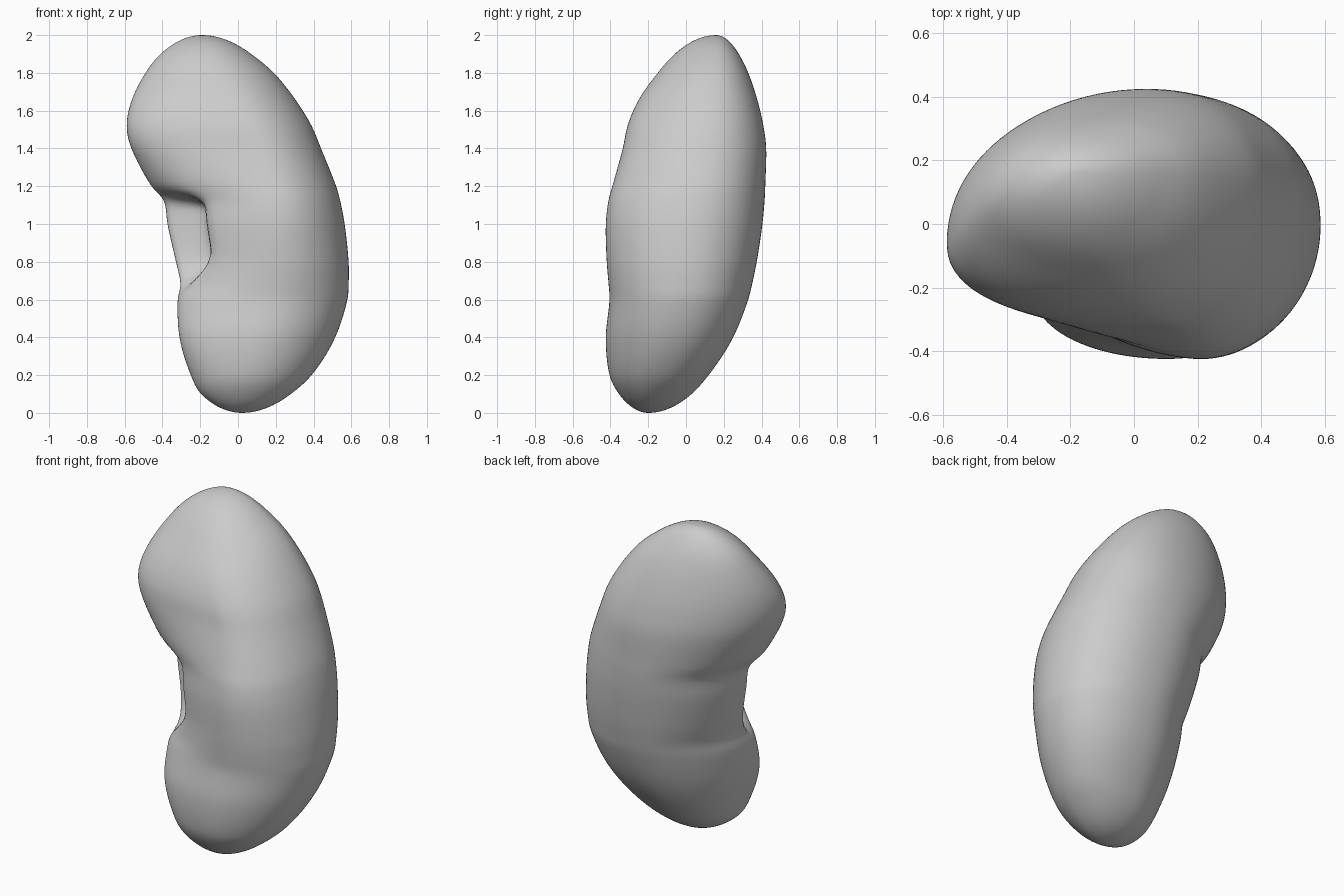
import bpy, bmesh, math

if "Cube" in bpy.data.objects:
    bpy.data.objects.remove(bpy.data.objects["Cube"])

# Section profile: z, left x, right x, front y, back y, then
# y of the left and right extremes, x of the front and back extremes
ROWS = [
    (0.00, 0.02, 0.02, -0.20, -0.20, -0.20, -0.20, 0.02, 0.02),
    (0.10, -0.195, 0.28, -0.355, 0.03, -0.22, -0.16, 0.04, 0.05),
    (0.20, -0.25, 0.39, -0.405, 0.12, -0.23, -0.12, 0.06, 0.08),
    (0.40, -0.31, 0.515, -0.425, 0.25, -0.23, -0.06, 0.11, 0.13),
    (0.60, -0.32, 0.58, -0.405, 0.33, -0.17, -0.02, 0.18, 0.15),
    (0.68, -0.305, 0.586, -0.41, 0.35, -0.13, -0.01, 0.20, 0.14),
    (0.80, -0.33, 0.586, -0.42, 0.375, -0.08, 0.00, 0.21, 0.13),
    (1.00, -0.375, 0.565, -0.425, 0.405, -0.05, 0.02, 0.21, 0.10),
    (1.13, -0.395, 0.54, -0.41, 0.417, -0.05, 0.04, 0.20, 0.07),
    (1.20, -0.46, 0.52, -0.39, 0.42, -0.06, 0.05, 0.18, 0.06),
    (1.40, -0.565, 0.44, -0.335, 0.425, -0.07, 0.08, 0.11, 0.03),
    (1.52, -0.59, 0.39, -0.31, 0.41, -0.06, 0.10, 0.05, 0.00),
    (1.65, -0.565, 0.31, -0.255, 0.38, -0.01, 0.12, -0.02, -0.04),
    (1.80, -0.49, 0.19, -0.15, 0.33, 0.06, 0.14, -0.10, -0.10),
    (1.90, -0.41, 0.07, -0.06, 0.28, 0.10, 0.15, -0.15, -0.15),
    (2.00, -0.19, -0.19, 0.16, 0.16, 0.16, 0.16, -0.19, -0.19),
]
RINGS, QUARTER = 120, 26
ANGLES = [math.acos(1 - r[0]) for r in ROWS]
REACH = math.radians(50)


def smooth(a, b, v):
    t = min(1, max(0, (v - a) / (b - a)))
    return t * t * (3 - 2 * t)


def slope(i, k):
    lo, hi = max(i - 1, 0), min(i + 1, len(ROWS) - 1)
    return (ROWS[hi][k] - ROWS[lo][k]) / (ANGLES[hi] - ANGLES[lo])


def profile(u):
    """Smooth interpolation of the profile, rounded at both poles."""
    i = max(j for j in range(len(ROWS) - 1) if ANGLES[j] <= u)
    h = ANGLES[i + 1] - ANGLES[i]
    t = (u - ANGLES[i]) / h
    out = []
    for k in range(1, 9):
        a, b = ROWS[i][k], ROWS[i + 1][k]
        out.append((2*t**3 - 3*t*t + 1) * a + (t**3 - 2*t*t + t) * h * slope(i, k)
                   + (3*t*t - 2*t**3) * b + (t**3 - t*t) * h * slope(i + 1, k))
    return out


def ring(u):
    """Closed section made of four quarter arcs, with the side groove."""
    z = 1 - math.cos(u)
    xl, xr, yf, yb, yl, yr, xf, xb = profile(u)
    # Squareness of each quarter: flat at the waist, full on the upper lobe
    waist = smooth(0.55, 0.85, z) * (1 - smooth(1.1, 1.3, z))
    lobe = smooth(1.25, 1.45, z) * (1 - smooth(1.55, 1.85, z))
    power = [2 - 0.3 * waist + 0.3 * lobe, 2, 2.2, 2]
    arcs = [((xl, yl), (xf, yf)), ((xr, yr), (xf, yf)),
            ((xr, yr), (xb, yb)), ((xl, yl), (xb, yb))]
    points = []
    for q, (side, end) in enumerate(arcs):
        for s in range(QUARTER):
            f = s / QUARTER
            t = (f if q % 2 == 0 else 1 - f) * math.pi / 2
            e = 2 / power[q]
            x = end[0] + (side[0] - end[0]) * max(0, math.cos(t)) ** e
            y = side[1] + (end[1] - side[1]) * math.sin(t) ** e
            if q == 0 and t < REACH:
                # Groove with a slanted lower edge and a sharp upper edge
                rise = 0.2 * t / REACH
                push = (smooth(0.57 + rise, 0.71 + rise, z)
                        * (1 - smooth(1.10, 1.17, z))
                        * math.sin(math.pi * t / REACH) ** 2)
                x, y = x + 0.15 * push, y + 0.06 * push
            points.append((x, y, z))
    return points


# Bean-shaped body
bm = bmesh.new()
bottom = bm.verts.new((ROWS[0][1], ROWS[0][3], 0))
top = bm.verts.new((ROWS[-1][1], ROWS[-1][3], 2))
rings = [[bm.verts.new(p) for p in ring(math.pi * i / RINGS)] for i in range(1, RINGS)]
n = QUARTER * 4
for j in range(n):
    k = (j + 1) % n
    bm.faces.new((bottom, rings[0][k], rings[0][j]))
    bm.faces.new((top, rings[-1][j], rings[-1][k]))
    for a, b in zip(rings, rings[1:]):
        bm.faces.new((a[j], a[k], b[k], b[j]))
bmesh.ops.recalc_face_normals(bm, faces=bm.faces[:])
for f in bm.faces:
    f.smooth = True
mesh = bpy.data.meshes.new("bean_body")
bm.to_mesh(mesh)
bm.free()
body = bpy.data.objects.new("bean_body", mesh)
bpy.context.collection.objects.link(body)

# Slight relaxing of the groove edges
relax = body.modifiers.new("relax", 'SMOOTH')
relax.factor = 0.5
relax.iterations = 4

grey = bpy.data.materials.new("plain_grey")
grey.diffuse_color = (0.6, 0.6, 0.6, 1)
grey.use_nodes = True
grey.node_tree.nodes["Principled BSDF"].inputs["Base Color"].default_value = grey.diffuse_color
mesh.materials.append(grey)
